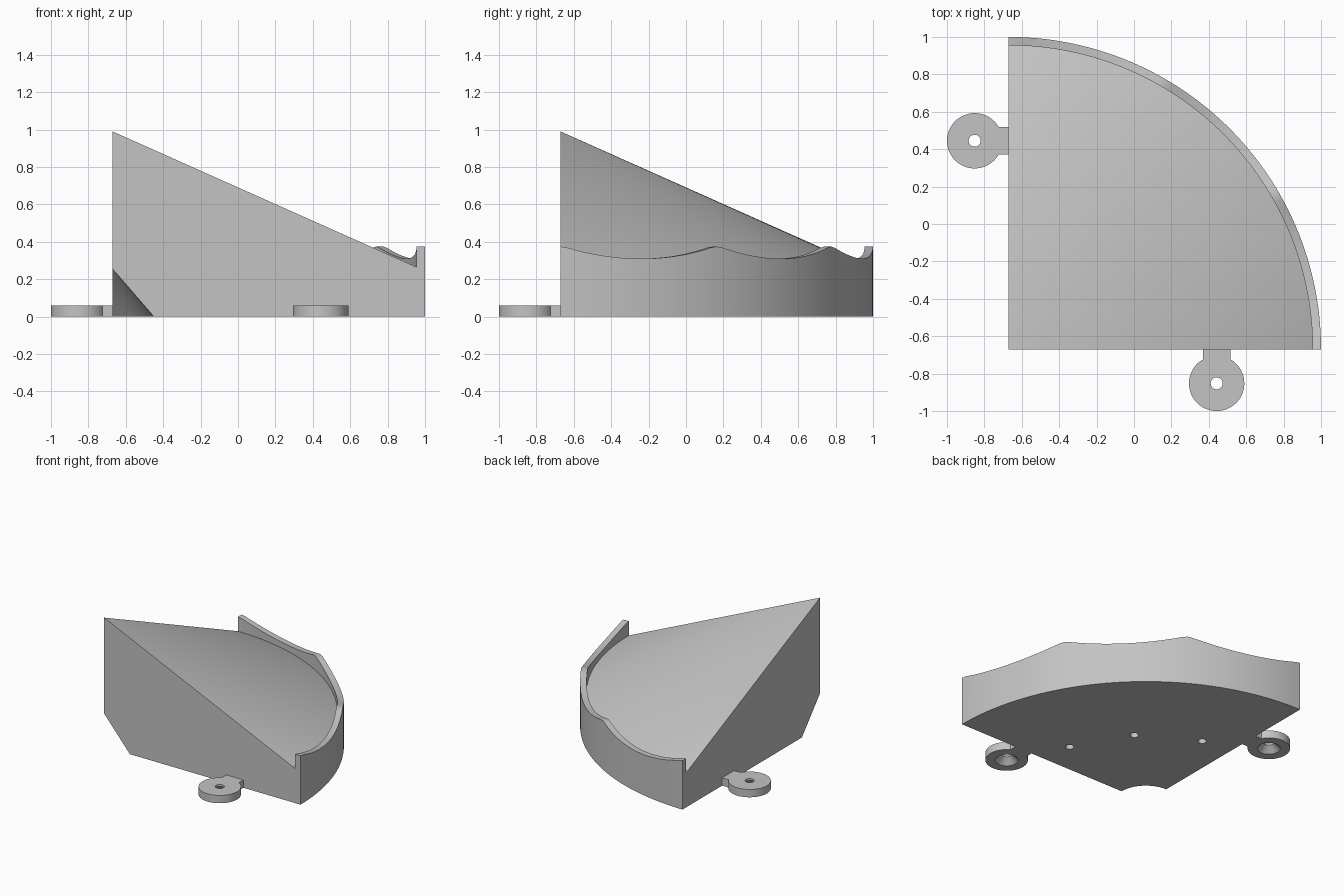
import bpy
import bmesh
from math import sin, cos, radians, pi

if "Cube" in bpy.data.objects:
    bpy.data.objects.remove(bpy.data.objects["Cube"], do_unlink=True)

CORNER = -0.67          # x and y of the square corner
OUTER, INNER = 1.67, 1.625

grey = bpy.data.materials.new("light grey")
grey.use_nodes = True
grey.diffuse_color = (0.55, 0.55, 0.55, 1)
grey.node_tree.nodes["Principled BSDF"].inputs["Base Color"].default_value = (0.55, 0.55, 0.55, 1)


def finish(name, bm, smooth=True):
    bmesh.ops.remove_doubles(bm, verts=bm.verts, dist=1e-5)
    bmesh.ops.recalc_face_normals(bm, faces=bm.faces)
    mesh = bpy.data.meshes.new(name)
    bm.to_mesh(mesh)
    bm.free()
    mesh.materials.append(grey)
    ob = bpy.data.objects.new(name, mesh)
    bpy.context.collection.objects.link(ob)
    bpy.ops.object.select_all(action='DESELECT')
    ob.select_set(True)
    bpy.context.view_layer.objects.active = ob
    if smooth:
        bpy.ops.object.shade_smooth_by_angle(angle=radians(30))
    return ob


def revolve(profile, angles, centre, caps):
    """Sweep a closed profile, given as a function of angle, round a vertical axis."""
    bm = bmesh.new()
    cols = [[bm.verts.new((centre[0] + r * cos(a), centre[1] + r * sin(a), z))
             for r, z in profile(a)] for a in angles]
    n = len(cols[0])
    for c, d in zip(cols, cols[1:]):
        for i in range(n):
            j = (i + 1) % n
            if profile(0)[i][0] == 0 and profile(0)[j][0] == 0:
                continue            # edge lying on the axis
            quad = [c[i], c[j], d[j], d[i]]
            if profile(0)[i][0] == 0:
                quad = [c[i], c[j], d[j]]
            elif profile(0)[j][0] == 0:
                quad = [c[i], c[j], d[i]]
            bm.faces.new(quad)
    if caps:
        bm.faces.new(cols[0])
        bm.faces.new(cols[-1])
    return bm


def rim_height(a):
    # three shallow scallops, each thirty degrees wide
    t = (a % (pi / 6)) / (pi / 12) - 1
    return min(0.375, 0.31 + 0.07 * t * t)


def body_profile(a):
    h = rim_height(a)
    return [(0, 0.99), (INNER, 0.265), (INNER, h), (OUTER, h),
            (OUTER, 0), (0.22, 0), (0, 0.255)]


# Quarter-round body with conical top, scalloped rim and hollowed corner
steps = 72
body = finish("quarter_cone_body",
              revolve(body_profile, [pi / 2 * i / steps for i in range(steps + 1)],
                      (CORNER, CORNER), True))

# Three blind holes in the underside
for deg in (15, 45, 75):
    bm = bmesh.new()
    bmesh.ops.create_cone(bm, cap_ends=True, segments=24, radius1=0.03, radius2=0.03, depth=0.3)
    a = radians(deg)
    bmesh.ops.translate(bm, verts=bm.verts,
                        vec=(CORNER + 0.925 * cos(a), CORNER + 0.925 * sin(a), 0))
    cutter = finish("hole_cutter", bm, False)
    cutter.hide_render = True
    bpy.context.view_layer.objects.active = body
    mod = body.modifiers.new("hole", 'BOOLEAN')
    mod.operation = 'DIFFERENCE'
    mod.object = cutter
    bpy.ops.object.modifier_apply(modifier=mod.name)
    bpy.data.objects.remove(cutter, do_unlink=True)


# Screw tabs: countersunk disc and short neck
def tab(name, centre, direction):
    ring = lambda a: [(0.08, 0), (0.032, 0.045), (0.032, 0.06), (0.148, 0.06), (0.148, 0)]
    finish(name + "_disc", revolve(ring, [2 * pi * i / 48 for i in range(49)], centre, False))
    bm = bmesh.new()
    bmesh.ops.create_cube(bm, size=1)
    dx, dy = direction
    near, far = 0.127, 0.185
    mid, length = (near + far) / 2, far - near
    bmesh.ops.scale(bm, verts=bm.verts,
                    vec=(length if dx else 0.146, length if dy else 0.146, 0.06))
    bmesh.ops.translate(bm, verts=bm.verts,
                        vec=(centre[0] + dx * mid, centre[1] + dy * mid, 0.03))
    finish(name + "_neck", bm, False)


tab("left_side_tab", (-0.852, 0.445), (1, 0))
tab("front_tab", (0.442, -0.852), (0, 1))
